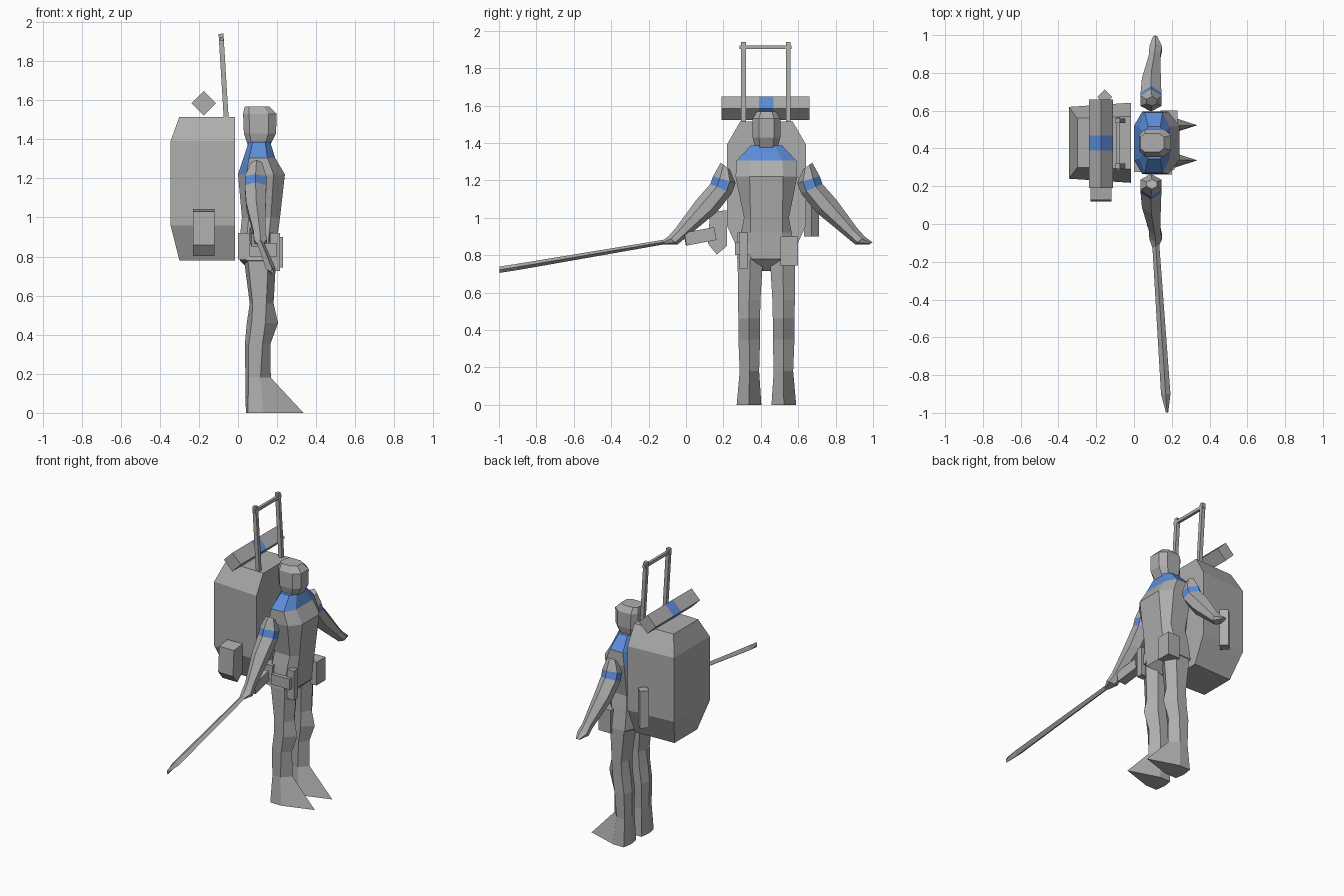
import bpy, bmesh
from mathutils import Vector

cube = bpy.data.objects.get("Cube")
if cube:
    bpy.data.objects.remove(cube)

CY = 0.43  # centre line of the figure, which faces +x


def material(name, rgb):
    m = bpy.data.materials.new(name)
    m.use_nodes = True
    m.diffuse_color = (*rgb, 1)
    m.node_tree.nodes["Principled BSDF"].inputs["Base Color"].default_value = (*rgb, 1)
    return m


GREY = material("plain_grey", (0.42, 0.42, 0.42))
BLUE = material("accent_blue", (0.11, 0.27, 0.70))


def loft(name, rings, blue=None):
    """Skin a list of equal-length rings; blue(centre, normal) picks accent faces."""
    bm = bmesh.new()
    rows = [[bm.verts.new(p) for p in ring] for ring in rings]
    n = len(rows[0])
    for a, b in zip(rows, rows[1:]):
        for i in range(n):
            j = (i + 1) % n
            bm.faces.new((a[i], a[j], b[j], b[i]))
    bm.faces.new(rows[0][::-1])
    bm.faces.new(rows[-1])
    bmesh.ops.remove_doubles(bm, verts=bm.verts, dist=0.0005)
    bmesh.ops.recalc_face_normals(bm, faces=bm.faces)
    for f in bm.faces:
        if blue and blue(f.calc_center_median(), f.normal):
            f.material_index = 1
    mesh = bpy.data.meshes.new(name)
    bm.to_mesh(mesh)
    bm.free()
    mesh.materials.append(GREY)
    mesh.materials.append(BLUE)
    obj = bpy.data.objects.new(name, mesh)
    bpy.context.collection.objects.link(obj)
    return obj


def box(name, x, y, z):
    return loft(name, [[(x[0], y[0], h), (x[1], y[0], h), (x[1], y[1], h), (x[0], y[1], h)] for h in z])


def bar(name, a, b, w, h):
    """Rectangular bar between two points, w across x, h across the other way."""
    a, b = Vector(a), Vector(b)
    d = (b - a).normalized()
    v = d.cross(Vector((1, 0, 0))).normalized() * h / 2
    u = v.cross(d).normalized() * w / 2
    return loft(name, [[p + u + v, p - u + v, p - u - v, p + u - v] for p in (a, b)])


def octagon(z, back, front, half, flat):
    """Body section: flat front and back, bevelled corners."""
    d = front - back
    q = [(front, flat), (front - d * 0.24, half), (back + d * 0.18, half), (back, flat)]
    return [(x, CY + y, z) for x, y in q] + [(x, CY - y, z) for x, y in q[::-1]]


# Torso with blue collar and upper back
torso = [(0.715, 0.07, 0.13, 0.02, 0.01), (0.78, 0.01, 0.195, 0.158, 0.075),
         (0.92, 0.012, 0.205, 0.135, 0.085), (1.0, 0.02, 0.215, 0.12, 0.085),
         (1.22, 0.0, 0.24, 0.165, 0.09), (1.305, 0.028, 0.19, 0.16, 0.085),
         (1.385, 0.055, 0.165, 0.085, 0.045)]
loft("torso", [octagon(*r) for r in torso],
     lambda c, n: c.z > 1.31 or (c.z > 1.23 and n.x < -0.5))

# Head
head = [(1.37, 0.05, 0.165, 0.06, 0.035), (1.43, 0.03, 0.195, 0.074, 0.04),
        (1.53, 0.026, 0.197, 0.074, 0.04), (1.567, 0.035, 0.16, 0.05, 0.03)]
loft("head", [octagon(*r) for r in head])


# Legs and pointed feet: height, back, side from, side to, front, half width, y offset
leg = [(0.0, 0.04, 0.05, 0.13, 0.335, 0.066, 0.093), (0.18, 0.038, 0.055, 0.115, 0.168, 0.052, 0.091),
       (0.35, 0.035, 0.055, 0.125, 0.165, 0.058, 0.092), (0.46, 0.045, 0.07, 0.14, 0.205, 0.058, 0.092),
       (0.56, 0.06, 0.075, 0.145, 0.182, 0.06, 0.092), (0.79, 0.03, 0.05, 0.155, 0.195, 0.068, 0.086)]
for side, label in ((1, "left"), (-1, "right")):
    rings = []
    for z, back, s0, s1, front, w, off in leg:
        c = CY + side * off
        rings.append([(back, c, z), (s0, c + w, z), (s1, c + w, z), (front, c, z), (s1, c - w, z), (s0, c - w, z)])
    loft(label + "_leg", rings)

# Arms: inner (y, z), outer (y, z), x centre, half depth
arm = [((0.195, 1.258), (0.245, 1.294), 0.095, 0.028), ((0.165, 1.185), (0.285, 1.222), 0.09, 0.055),
       ((0.185, 1.13), (0.30, 1.18), 0.09, 0.055), ((0.265, 1.03), (0.375, 1.095), 0.092, 0.05),
       ((0.435, 0.89), (0.485, 0.945), 0.11, 0.03), ((0.475, 0.857), (0.525, 0.9), 0.115, 0.034),
       ((0.55, 0.858), (0.568, 0.868), 0.112, 0.012)]
for side, label in ((1, "left"), (-1, "right")):
    rings = []
    for (y0, z0), (y1, z1), x, r in arm:
        i, o = Vector((x, CY + side * y0, z0)), Vector((x, CY + side * y1, z1))
        ux = Vector((r, 0, 0))
        rings.append([i, i.lerp(o, 0.25) + ux, i.lerp(o, 0.7) + ux, o, i.lerp(o, 0.7) - ux, i.lerp(o, 0.25) - ux])
    loft(label + "_arm", rings,
         lambda c, n: 1.14 < c.z < 1.215 and 0.19 < abs(c.y - CY) < 0.31)

# Sword with pointed tip, and its grip
blade = []
for x, y, z, w, h in ((0.11, -0.03, 0.885, 0.018, 0.012), (0.168, -0.9, 0.737, 0.025, 0.017),
                      (0.175, -0.998, 0.722, 0.006, 0.017)):
    blade.append([(x + w, y, z), (x, y, z + h), (x - w, y, z), (x, y, z - h)])
loft("sword_blade", blade)
bar("sword_grip", (0.1, -0.005, 0.885), (0.09, 0.155, 0.915), 0.06, 0.07)

# Backpack: narrow top and bottom, bevelled back
pack = []
for z, back, f, b in ((0.78, -0.30, 0.13, 0.12), (0.96, -0.345, 0.212, 0.19),
                      (1.39, -0.345, 0.212, 0.19), (1.515, -0.30, 0.14, 0.13)):
    pack.append([(-0.015, CY - f, z), (-0.015, CY + f, z), (back, CY + b, z), (back, CY - b, z)])
loft("backpack", pack)

# Bedroll: square section standing on its edge, with a blue strap
roll = [[(-0.175 + 0.063, y, 1.585), (-0.175, y, 1.648), (-0.175 - 0.063, y, 1.585), (-0.175, y, 1.522)]
        for y in (0.19, 0.39, 0.468, 0.66)]
loft("bedroll", roll, lambda c, n: 0.4 < c.y < 0.46)

# Side pouch with a sloping underside, and a canister on the other side
loft("side_pouch", [[(x, 0.128, 1.03), (x, 0.22, 1.04), (x, 0.22, 0.85), (x, 0.165, 0.803), (x, 0.118, 0.86)]
                    for x in (-0.23, -0.12)])
loft("side_canister", [[(-0.155 + 0.04, 0.672, z), (-0.155, 0.712, z), (-0.155 - 0.04, 0.672, z), (-0.155, 0.632, z)]
                       for z in (0.9, 1.15)])

# Upright frame above the backpack
for y, label in ((0.307, "right"), (0.547, "left")):
    bar(label + "_frame_post", (-0.06, y, 1.50), (-0.087, y, 1.94), 0.025, 0.025)
bar("frame_crossbar", (-0.083, 0.285, 1.912), (-0.083, 0.565, 1.912), 0.018, 0.02)

# Hip gear
box("left_hip_pouch", (0.14, 0.23), (0.505, 0.6), (0.745, 0.9))
box("holster", (0.165, 0.215), (0.285, 0.328), (0.725, 0.92))
box("right_belt_pouch", (0.06, 0.2), (0.262, 0.35), (0.80, 0.87))
box("rear_belt_pouch", (0.0, 0.065), (0.275, 0.35), (0.785, 0.92))
